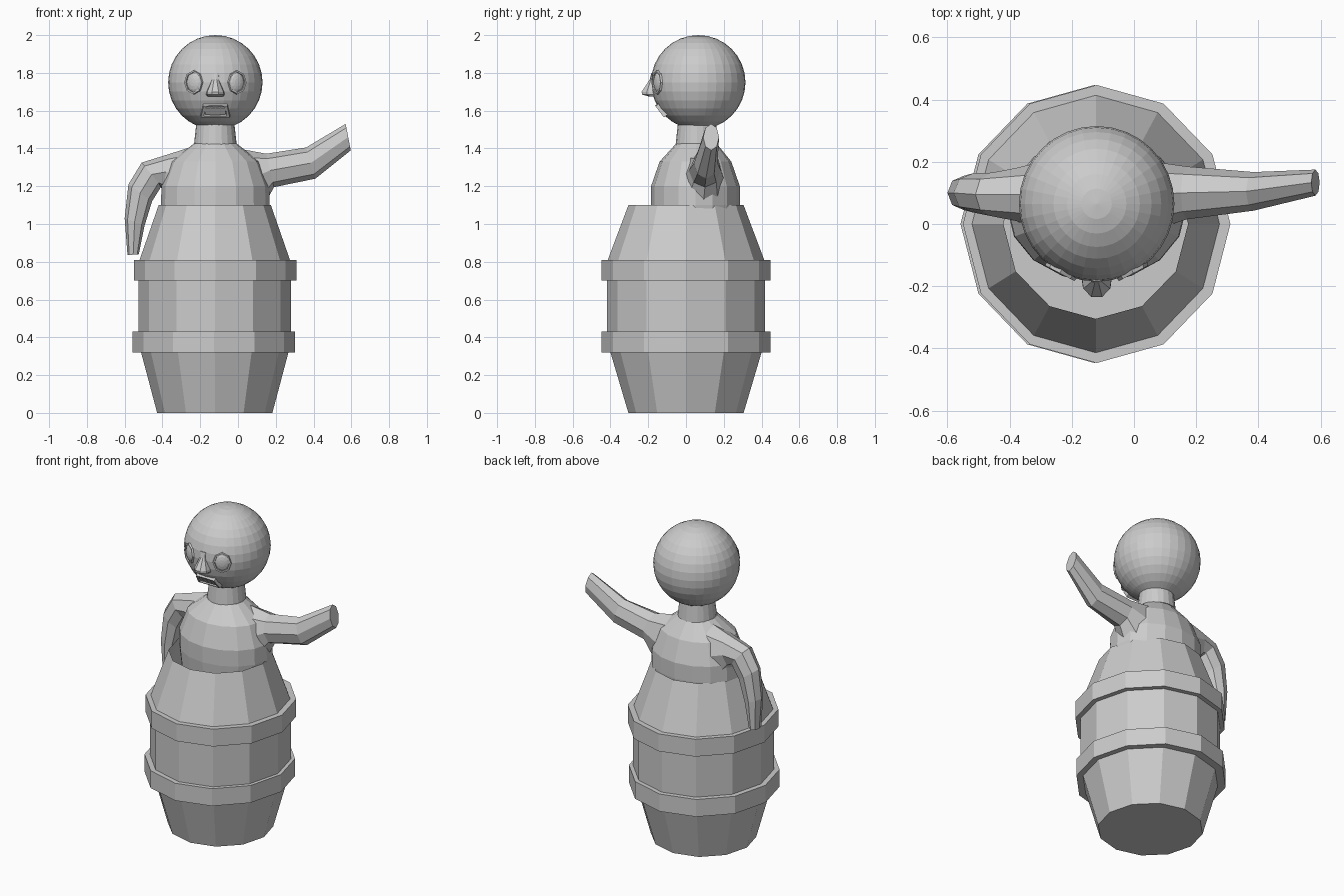
import bpy, bmesh
from math import cos, sin, pi
from mathutils import Vector, Matrix

if "Cube" in bpy.data.objects:
    bpy.data.objects.remove(bpy.data.objects["Cube"])

CX = -0.12                       # axis of barrel and figure
HEAD = Vector((CX, 0.065, 1.75))


def make(name, bm):
    bmesh.ops.recalc_face_normals(bm, faces=bm.faces)
    me = bpy.data.meshes.new(name)
    bm.to_mesh(me)
    bm.free()
    ob = bpy.data.objects.new(name, me)
    bpy.context.collection.objects.link(ob)
    return ob


def loft(name, rings, start=True, end=True, loop=False, matrix=None):
    """Skin a list of point rings, optionally capped or closed on itself."""
    bm = bmesh.new()
    vs = [[bm.verts.new(p) for p in r] for r in rings]
    n = len(rings[0])
    pairs = list(zip(vs, vs[1:])) + ([(vs[-1], vs[0])] if loop else [])
    for a, b in pairs:
        for i in range(n):
            j = (i + 1) % n
            bm.faces.new((a[i], a[j], b[j], b[i]))
    if start and not loop:
        bm.faces.new(vs[0])
    if end and not loop:
        bm.faces.new(vs[-1])
    if matrix:
        bm.transform(matrix)
    return make(name, bm)


def ellipse(cx, cy, z, rx, ry, n):
    return [Vector((cx + rx * cos(2 * pi * i / n), cy + ry * sin(2 * pi * i / n), z))
            for i in range(n)]


def sphere(name, center, size, u, v, rot=None):
    bm = bmesh.new()
    bmesh.ops.create_uvsphere(bm, u_segments=u, v_segments=v, radius=1)
    bm.transform(Matrix.Translation(center) @ (rot or Matrix()) @ Matrix.Diagonal((*size, 1)))
    return make(name, bm)


def limb(name, sections):
    """Sections: outer (x, z), inner (x, z), y centre, half thickness."""
    rings = []
    for (ax, az), (bx, bz), y, h in sections:
        ring = []
        for i in range(8):
            t = 2 * pi * i / 8
            k = (1 + cos(t)) / 2
            ring.append(Vector((bx + (ax - bx) * k, y + h * sin(t), bz + (az - bz) * k)))
        rings.append(ring)
    return loft(name, rings)


# Barrel: open at the top, twelve sides
loft("barrel", [ellipse(CX - 0.003, 0, z, rx, ry, 12) for z, rx, ry in
                [(0, 0.305, 0.305), (0.32, 0.39, 0.40), (0.43, 0.403, 0.418),
                 (0.70, 0.403, 0.418), (0.81, 0.398, 0.414), (1.10, 0.297, 0.305)]],
     end=False)

# Barrel hoops
for name, x, z0, z1 in [("lower_hoop", CX - 0.008, 0.32, 0.43), ("upper_hoop", CX, 0.70, 0.81)]:
    loft(name, [ellipse(x, 0, z, rx, ry, 12) for z, rx, ry in
                [(z0, 0.43, 0.447), (z1, 0.43, 0.447), (z1, 0.395, 0.41), (z0, 0.385, 0.395)]],
         loop=True)

# Torso and neck
loft("torso", [ellipse(CX, y, z, rx, ry, 16) for y, z, rx, ry in
               [(0.05, 0.95, 0.27, 0.22), (0.05, 1.10, 0.288, 0.235), (0.05, 1.20, 0.285, 0.235),
                (0.05, 1.33, 0.235, 0.19), (0.055, 1.425, 0.115, 0.108)]])
loft("neck", [ellipse(CX, 0.058, z, r, r, 20) for z, r in [(1.42, 0.113), (1.54, 0.10)]])

# Arms: one raised, one hanging over the rim
limb("raised_arm", [((0.0, 1.40), (0.13, 1.08), 0.09, 0.11),
                    ((0.15, 1.372), (0.19, 1.195), 0.10, 0.085),
                    ((0.36, 1.405), (0.41, 1.24), 0.105, 0.062),
                    ((0.57, 1.53), (0.597, 1.39), 0.133, 0.042)])
limb("hanging_arm", [((-0.24, 1.41), (-0.36, 1.10), 0.09, 0.11),
                     ((-0.36, 1.372), (-0.40, 1.18), 0.095, 0.085),
                     ((-0.51, 1.325), (-0.405, 1.20), 0.095, 0.07),
                     ((-0.58, 1.21), (-0.455, 1.12), 0.10, 0.063),
                     ((-0.60, 1.03), (-0.495, 0.99), 0.10, 0.055),
                     ((-0.585, 0.835), (-0.525, 0.84), 0.10, 0.045)])

# Head
sphere("head", HEAD, (0.25, 0.25, 0.25), 32, 16)

# Eyes: ball set in an eight-sided lid rim, mirrored left and right
for side, s in (("left", -1), ("right", 1)):
    d = Vector((s * 0.117, -0.221, 0.0)).normalized()
    rot = d.to_track_quat('Z', 'Y').to_matrix().to_4x4()
    place = Matrix.Translation(HEAD + d * 0.24) @ rot
    loft(side + "_eyelid", [ellipse(0, 0, z, rx, ry, 8) for z, rx, ry in
                            [(-0.01, 0.058, 0.066), (0.013, 0.053, 0.062),
                             (0.013, 0.044, 0.053), (-0.01, 0.04, 0.05)]],
         loop=True, matrix=place)
    sphere(side + "_eyeball", HEAD + d * 0.237, (0.046, 0.056, 0.02), 12, 8, rot)

# Nose: widening wedge
loft("nose", [[Vector((CX + k * w, y, z)) for k, y in
               ((-1, -0.15), (-0.85, (front - 0.18) / 2), (-0.35, front),
                (0.35, front), (0.85, (front - 0.18) / 2), (1, -0.15))]
              for z, w, front in [(1.80, 0.022, -0.183), (1.765, 0.02, -0.192),
                                  (1.70, 0.05, -0.235), (1.685, 0.052, -0.232),
                                  (1.675, 0.045, -0.195)]])

# Mouth: lip frame with a row of teeth, tilted to follow the head
d = Vector((0, -0.8, -0.6))
mouth = Matrix.Translation(HEAD + d * 0.245) @ Matrix.Rotation(math_tilt := 0.64, 4, 'X')
outline = [(-0.078, -0.04), (0.078, -0.04), (0.065, 0.035), (0.025, 0.04),
           (-0.025, 0.04), (-0.065, 0.035)]
loft("lips", [[Vector((x * k, y, z * k)) for x, z in outline] for k, y in
              [(1.0, 0.02), (0.98, -0.012), (0.78, -0.012), (0.72, 0.02)]],
     loop=True, matrix=mouth)
for i in range(4):
    bm = bmesh.new()
    bmesh.ops.create_cube(bm, size=1)
    bm.transform(mouth @ Matrix.Translation((-0.042 + 0.028 * i, 0.002, -0.002))
                 @ Matrix.Diagonal((0.025, 0.018, 0.045, 1)))
    make(f"tooth_{i + 1}", bm)
